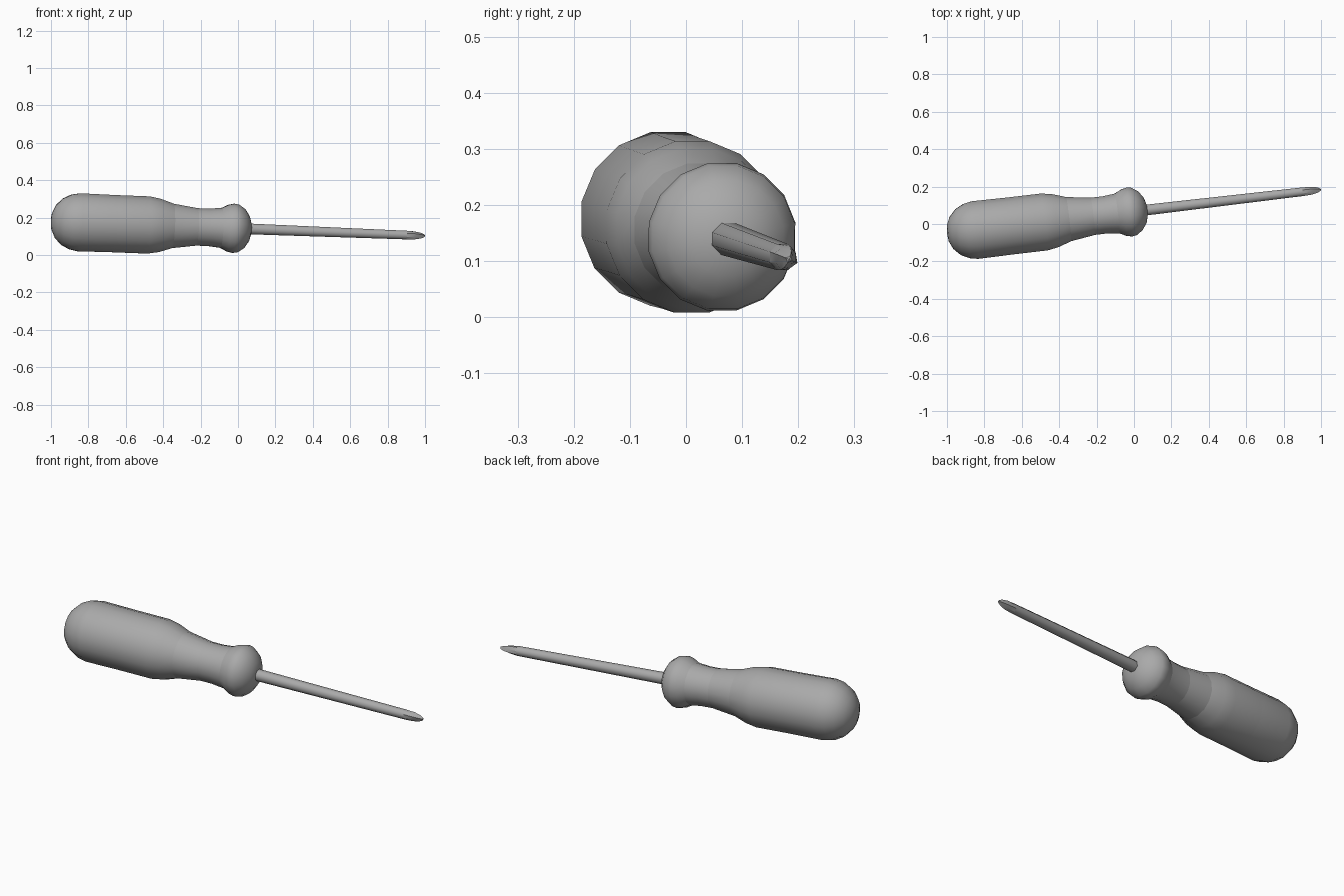
import bpy, bmesh, math
from mathutils import Vector

cube = bpy.data.objects.get("Cube")
if cube:
    bpy.data.objects.remove(cube)

grey = bpy.data.materials.new("plain grey")
grey.use_nodes = True
grey.diffuse_color = (0.4, 0.4, 0.4, 1)
grey.node_tree.nodes["Principled BSDF"].inputs["Base Color"].default_value = (0.4, 0.4, 0.4, 1)

# Slightly tilted tool axis: position along it is given by x
AXIS = Vector((1, 0.117, -0.039))
ORIGIN = Vector((0, 0.067, 0.142))
SIDE = AXIS.cross(Vector((0, 0, 1))).normalized()
UP = SIDE.cross(AXIS).normalized()


def lathe(name, profile, sides, angle=30):
    """Sweep rings (x, radius, optional flute factor) along the axis."""
    bm = bmesh.new()
    rings = []
    for x, r, *flute in profile:
        centre = ORIGIN + AXIS * x
        if r == 0:
            rings.append([bm.verts.new(centre)] * sides)
            continue
        ring = []
        for i in range(sides):
            a = math.tau * (i + 0.5) / sides
            rad = r * (flute[0] if flute and i % 2 else 1)
            ring.append(bm.verts.new(centre + (SIDE * math.cos(a) + UP * math.sin(a)) * rad))
        rings.append(ring)
    for lower, upper in zip(rings, rings[1:]):
        for i in range(sides):
            j = (i + 1) % sides
            quad = [lower[i], lower[j], upper[j], upper[i]]
            bm.faces.new(list(dict.fromkeys(quad)))
    bmesh.ops.recalc_face_normals(bm, faces=bm.faces)
    mesh = bpy.data.meshes.new(name)
    bm.to_mesh(mesh)
    bm.free()
    # Open strips need their normals checked against the axis
    face = max(mesh.polygons, key=lambda p: p.area)
    offset = face.center - ORIGIN
    radial = offset - AXIS * (offset.dot(AXIS) / AXIS.length_squared)
    if face.normal.dot(radial) < 0:
        mesh.flip_normals()
    mesh.materials.append(grey)
    obj = bpy.data.objects.new(name, mesh)
    bpy.context.collection.objects.link(obj)
    bpy.ops.object.select_all(action='DESELECT')
    obj.select_set(True)
    bpy.context.view_layer.objects.active = obj
    bpy.ops.object.shade_smooth_by_angle(angle=math.radians(angle))


# Handle sections, from the rounded butt to the flared collar
lathe("handle_butt", [(-1, 0), (-0.995, 0.045), (-0.975, 0.089), (-0.94, 0.126),
                      (-0.895, 0.149), (-0.85, 0.158), (-0.66, 0.156)], 16, 40)
lathe("handle_grip", [(-0.66, 0.156), (-0.48, 0.156), (-0.42, 0.145), (-0.35, 0.121)], 16)
lathe("handle_taper", [(-0.35, 0.121), (-0.22, 0.102)], 16)
lathe("handle_neck", [(-0.22, 0.102), (-0.155, 0.102), (-0.09, 0.109)], 16)
lathe("handle_collar", [(-0.09, 0.109), (-0.055, 0.127), (-0.025, 0.134), (0.0, 0.13),
                        (0.035, 0.105), (0.06, 0.067), (0.07, 0.03), (0.072, 0)], 16, 45)

# Slim shaft with a fluted, pointed tip
lathe("shaft", [(0.06, 0.031), (0.9, 0.025)], 8, 50)
lathe("fluted_tip", [(0.9, 0.025), (0.945, 0.023, 0.85), (0.98, 0.016, 0.6),
                     (0.997, 0.007, 0.6), (1, 0)], 8)
